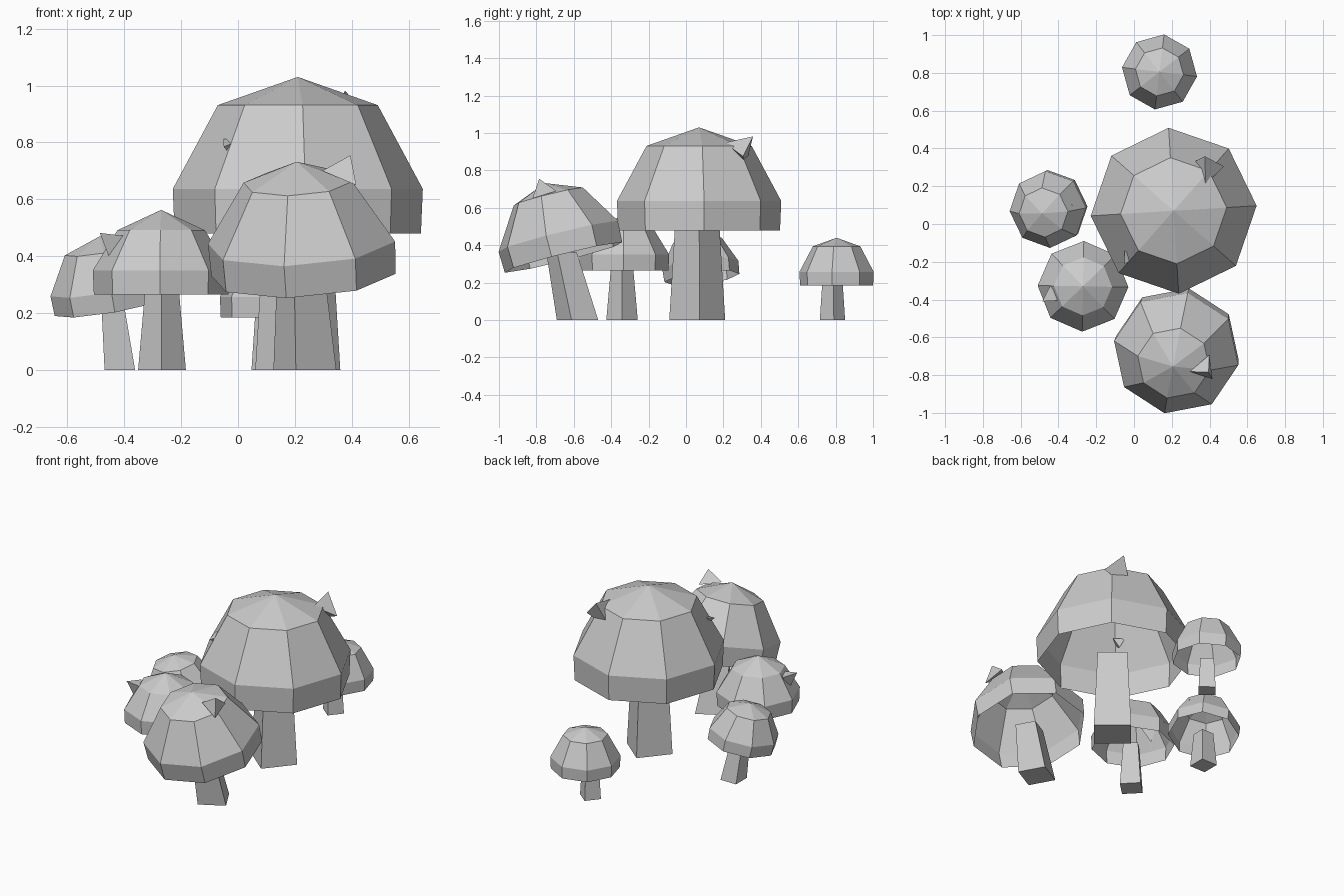
import bpy, bmesh
from math import cos, sin, tau, radians
from mathutils import Vector, Matrix

if "Cube" in bpy.data.objects:
    bpy.data.objects.remove(bpy.data.objects["Cube"])

# One plain grey for everything
grey = bpy.data.materials.new("plain_grey")
grey.use_nodes = True
colour = (0.6, 0.6, 0.6, 1)
grey.diffuse_color = colour
grey.node_tree.nodes["Principled BSDF"].inputs["Base Color"].default_value = colour

UP = Vector((0, 0, 1))


def add_object(name, bm):
    mesh = bpy.data.meshes.new(name)
    bm.to_mesh(mesh)
    bm.free()
    mesh.materials.append(grey)
    obj = bpy.data.objects.new(name, mesh)
    bpy.context.collection.objects.link(obj)
    return obj


def ring(bm, sides, radius, z, turn):
    return [bm.verts.new((radius * cos(turn + tau * i / sides),
                          radius * sin(turn + tau * i / sides), z))
            for i in range(sides)]


def bridge(bm, low, high):
    n = len(low)
    for i in range(n):
        j = (i + 1) % n
        bm.faces.new((low[i], low[j], high[j], high[i]))


def cap(name, centre, radius, height, turn, lean=(0, 0), crown=0.64, shoulder=0.82):
    """Open-bottomed eight-sided dome, leaning along its axis."""
    bm = bmesh.new()
    turn = radians(turn)
    profile = ((0.985, 0), (1, 0.285), (crown, shoulder))
    rings = [ring(bm, 8, radius * r, height * z, turn) for r, z in profile]
    for low, high in zip(rings, rings[1:]):
        bridge(bm, low, high)
    apex = bm.verts.new((0, 0, height))
    top = rings[-1]
    for i in range(8):
        bm.faces.new((top[i], top[(i + 1) % 8], apex))
    axis = Vector((*lean, 1))
    tilt = UP.rotation_difference(axis).to_matrix().to_4x4()
    bm.transform(Matrix.Translation(centre) @ tilt)
    add_object(name, bm)


def stem(name, base, top, radius, top_radius, turn):
    """Four-sided tapered stalk between two points."""
    bm = bmesh.new()
    turn = radians(turn)
    low = ring(bm, 4, radius, 0, turn)
    high = ring(bm, 4, top_radius, 0, turn)
    for verts, place in ((low, base), (high, top)):
        bmesh.ops.translate(bm, verts=verts, vec=Vector(place))
    bridge(bm, low, high)
    bm.faces.new(low[::-1])
    bm.faces.new(high)
    add_object(name, bm)


def spot(name, base, tip, radius, turn):
    """Small three-sided shard set into a cap."""
    base, tip = Vector(base), Vector(tip)
    axis = tip - base
    bm = bmesh.new()
    low = ring(bm, 3, radius, 0, radians(turn))
    point = bm.verts.new((0, 0, axis.length))
    for i in range(3):
        bm.faces.new((low[i], low[(i + 1) % 3], point))
    bm.faces.new(low[::-1])
    bm.transform(Matrix.Translation(base) @ UP.rotation_difference(axis).to_matrix().to_4x4())
    add_object(name, bm)


# Large upright mushroom
cap("large_cap", (0.21, 0.07, 0.48), 0.44, 0.55, 3.5)
stem("large_stem", (0.21, 0.06, 0), (0.21, 0.06, 0.49), 0.15, 0.12, 5)
spot("large_back_spot", (0.41, 0.29, 0.935), (0.29, 0.315, 0.81), 0.09, 30)
spot("large_front_spot", (-0.02, -0.155, 0.79), (-0.05, -0.215, 0.785), 0.04, 0)

# Medium mushroom leaning forward
cap("front_cap", (0.23, -0.655, 0.335), 0.335, 0.41, -11, (-0.06, -0.25), 0.58)
stem("front_stem", (0.235, -0.58, 0), (0.22, -0.665, 0.36), 0.115, 0.085, -16)
spot("front_spot", (0.37, -0.765, 0.68), (0.395, -0.785, 0.755), 0.078, 70)

# Small upright mushroom
cap("side_cap", (-0.27, -0.33, 0.266), 0.24, 0.297, -1, shoulder=0.76)
stem("side_stem", (-0.267, -0.342, 0), (-0.267, -0.342, 0.275), 0.084, 0.06, -1)
spot("side_spot", (-0.44, -0.38, 0.475), (-0.45, -0.385, 0.39), 0.055, 20)

# Small leaning mushroom
cap("leaning_cap", (-0.445, 0.085, 0.225), 0.205, 0.25, 3, (-0.17, -0.12))
stem("leaning_stem", (-0.415, 0.12, 0), (-0.44, 0.09, 0.23), 0.076, 0.056, 45)
spot("leaning_spot", (-0.36, 0.095, 0.375), (-0.325, 0.1, 0.41), 0.04, 0)

# Smallest mushroom at the back
cap("back_cap", (0.135, 0.805, 0.185), 0.2, 0.255, -7)
stem("back_stem", (0.115, 0.783, 0), (0.115, 0.783, 0.195), 0.068, 0.055, 6)
